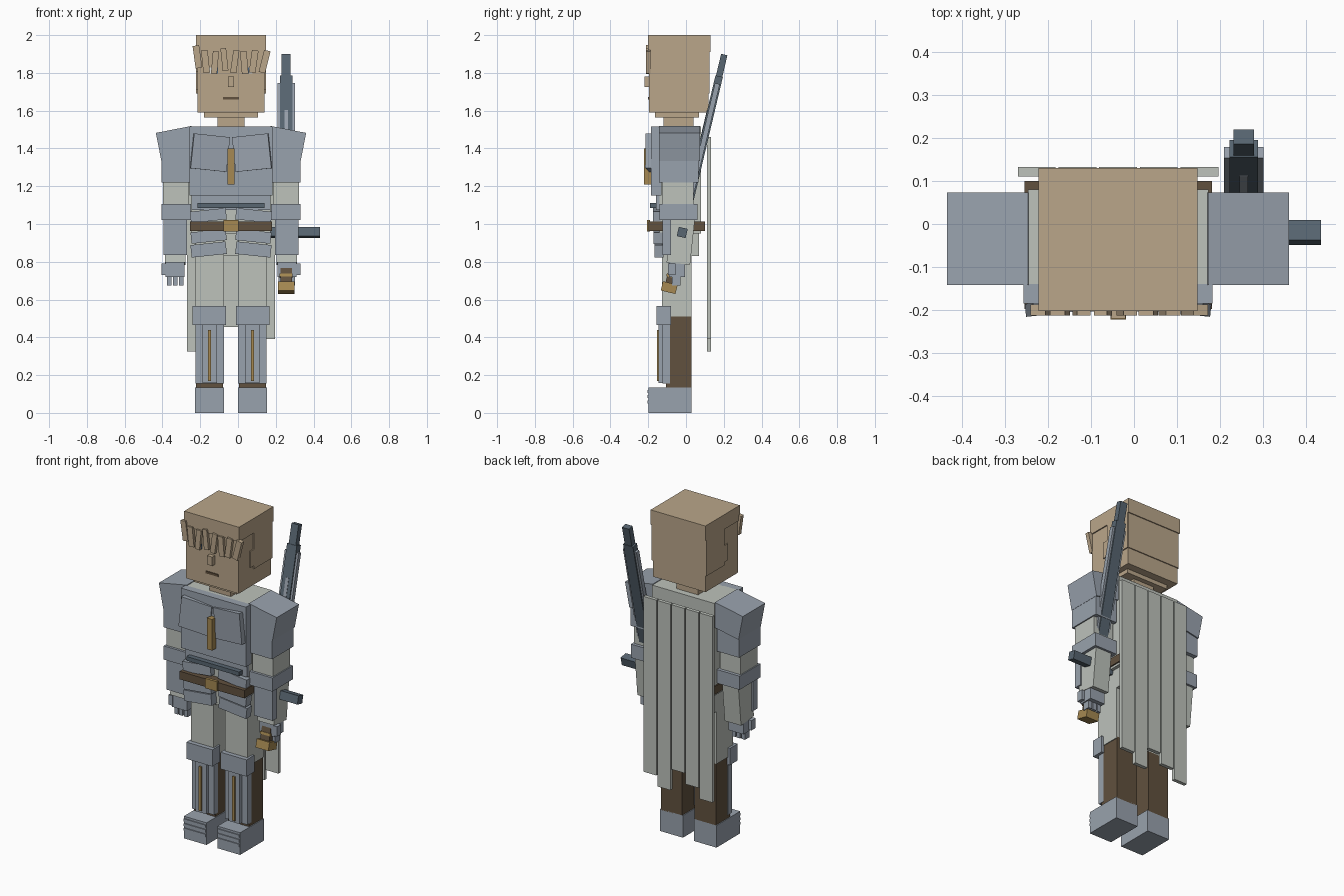
import bpy
from math import radians, sin, cos

cube = bpy.data.objects.get("Cube")
if cube:
    bpy.data.objects.remove(cube, do_unlink=True)


def material(name, rgb):
    lin = [((c / 255 + 0.055) / 1.055) ** 2.4 for c in rgb] + [1]
    m = bpy.data.materials.new(name)
    m.use_nodes = True
    m.diffuse_color = lin
    m.node_tree.nodes["Principled BSDF"].inputs["Base Color"].default_value = lin
    return m


TAN = material("tan", (186, 166, 138))
SILVER = material("silver", (153, 162, 173))
CLOTH = material("pale cloth", (189, 194, 187))
BROWN = material("brown leather", (97, 81, 62))
GOLD = material("gold", (166, 137, 82))
SLATE = material("dark steel", (88, 102, 113))
BLUE = material("eye blue", (70, 98, 128))
WHITE = material("eye white", (222, 222, 218))

MID = -0.037  # body centre line; the sword side widens the model


def block(name, mat, centre, size, rot=(0, 0, 0)):
    bpy.ops.mesh.primitive_cube_add(size=1, location=centre, rotation=[radians(a) for a in rot])
    ob = bpy.context.object
    ob.name = name
    ob.scale = size
    ob.data.materials.append(mat)
    return ob


def span(name, mat, x, y, z, rot=(0, 0, 0)):
    """Block from ranges, x measured from the body centre line."""
    pairs = (x, y, z)
    centre = [(a + b) / 2 for a, b in pairs]
    centre[0] += MID
    return block(name, mat, centre, [abs(b - a) for a, b in pairs], rot)


def both(name, mat, x, y, z, ry=0, rz=0, rx=0):
    """Mirrored pair; x is the distance outward, ry and rz flip with the side."""
    for s, side in ((-1, "right_"), (1, "left_")):
        span(side + name, mat, (s * x[0], s * x[1]), y, z, (rx, s * ry, s * rz))


# Head and hair
span("head", TAN, (-.178, .178), (-.195, .118), (1.59, 1.95))
span("hair_cap", TAN, (-.185, .185), (-.202, .13), (1.91, 2))
span("hair_back", TAN, (-.18, .18), (.1, .124), (1.69, 1.92))
span("jaw", TAN, (-.143, .143), (-.165, .07), (1.565, 1.6))
span("neck", TAN, (-.072, .072), (-.12, .04), (1.5, 1.57))
both("hair_side", TAN, (.17, .185), (-.055, .12), (1.69, 1.92))
both("sideburn", TAN, (.17, .185), (-.09, 0), (1.71, 1.81))
for i, (x, z, w, tilt) in enumerate(((-.178, 1.885, .035, -8), (-.135, 1.86, .035, -6),
                                     (-.085, 1.855, .032, 5), (-.035, 1.87, .03, -6),
                                     (.02, 1.86, .032, 8), (.07, 1.855, .035, -5),
                                     (.12, 1.86, .035, 8), (.178, 1.86, .035, 14))):
    block(f"fringe_strand_{i}", TAN, (MID + x, -.2, z), (w, .025, .12), (0, tilt, 0))

# Face
both("eye_white", WHITE, (.07, .115), (-.199, -.19), (1.798, 1.828))
both("iris", BLUE, (.07, .094), (-.201, -.193), (1.798, 1.828))
span("nose", TAN, (-.017, .017), (-.22, -.19), (1.725, 1.78))
span("mouth", BROWN, (-.042, .042), (-.2, -.193), (1.658, 1.672))

# Torso
span("torso", CLOTH, (-.21, .21), (-.14, .08), (.95, 1.515))
span("hips", CLOTH, (-.19, .19), (-.12, .07), (.83, .97))
span("breastplate", SILVER, (-.22, .22), (-.185, -.13), (1.15, 1.515))
both("chest_plate", SILVER, (.015, .207), (-.205, -.175), (1.285, 1.47), ry=-6, rz=-6)
span("chest_trim", GOLD, (-.018, .018), (-.222, -.185), (1.21, 1.4))
span("abdomen_band", SLATE, (-.178, .178), (-.19, -.14), (1.085, 1.11))
span("abdomen_plate", SILVER, (-.21, .21), (-.16, -.13), (1.075, 1.16))
both("waist_plate", SILVER, (.025, .215), (-.175, -.135), (1.015, 1.075), ry=6)
both("tasset_upper", SILVER, (.025, .212), (-.172, -.12), (.905, .965), ry=6)
both("tasset_lower", SILVER, (.025, .212), (-.168, -.12), (.832, .898), ry=6)

# Belt
span("belt", BROWN, (-.218, .218), (-.198, .1), (.963, 1.012))
span("buckle", GOLD, (-.04, .04), (-.207, -.19), (.96, 1.02))

# Cape of five hanging strips
for i, bottom in enumerate((.325, .39, .455, .325, .39)):
    x = -.233 + i * .0945
    span(f"cape_strip_{i}", CLOTH, (x, x + .088), (.11, .132), (bottom, 1.46))

# Arms
both("pauldron", SILVER, (.193, .385), (-.142, .073), (1.35, 1.502), ry=11)
both("upper_arm_plate", SILVER, (.218, .367), (-.142, .065), (1.22, 1.39))
both("sleeve", CLOTH, (.222, .36), (-.125, .04), (1.05, 1.4))
both("elbow_guard", SILVER, (.213, .367), (-.14, .06), (1.022, 1.105))
both("forearm", CLOTH, (.24, .35), (-.09, .035), (.79, 1.04), rx=-6)
both("vambrace", SILVER, (.233, .358), (-.125, -.08), (.835, 1.03))
both("hand", SILVER, (.245, .347), (-.09, -.005), (.72, .805))
both("thumb", SILVER, (.34, .367), (-.095, -.055), (.73, .79))
for i in range(3):
    x = .252 + i * .032
    both(f"finger_{i}", SILVER, (x, x + .024), (-.075, -.03), (.675, .725))

# Legs and boots
both("thigh", CLOTH, (.038, .19), (-.128, .03), (.51, .96))
both("shin", BROWN, (.042, .185), (-.105, .03), (.13, .52))
both("knee_guard", SILVER, (.027, .203), (-.155, -.08), (.465, .567))
both("greave", SILVER, (.038, .187), (-.125, -.085), (.155, .48))
both("greave_ridge", SILVER, (.075, .15), (-.145, -.12), (.157, .47))
both("greave_trim", GOLD, (.105, .122), (-.153, -.143), (.17, .44))
both("boot", SILVER, (.037, .19), (-.198, .03), (0, .135))
for i in range(3):
    z = .05 + i * .028
    both(f"toe_lame_{i}", SILVER, (.04, .187), (-.204, -.19), (z, z + .016))

# Sword held in the left hand, leaning back past the shoulder
LEAN = 13.3


def sword(name, mat, t0, t1, width, depth, dx=0, front=0):
    t, a = (t0 + t1) / 2, radians(LEAN)
    centre = (.255 + dx, -.02 + t * sin(a) - front * cos(a), .955 + t * cos(a) + front * sin(a))
    block(name, mat, centre, (width, depth, t1 - t0), (-LEAN, 0, 0))


sword("blade_core", SLATE, 0, .85, .066, .04)
sword("blade_tip", SLATE, .84, .968, .048, .034)
for side, dx in (("right", -.039), ("left", .039)):
    sword(f"blade_edge_{side}", SILVER, .02, .81, .014, .026, dx)
sword("blade_fuller", SILVER, .03, .66, .02, .008, 0, .018)
sword("crossguard", SLATE, -.025, .025, .36, .048)
sword("grip", BROWN, -.28, 0, .06, .05)
sword("pommel_collar", GOLD, -.245, -.23, .068, .058)
sword("pommel", GOLD, -.325, -.275, .086, .08)
